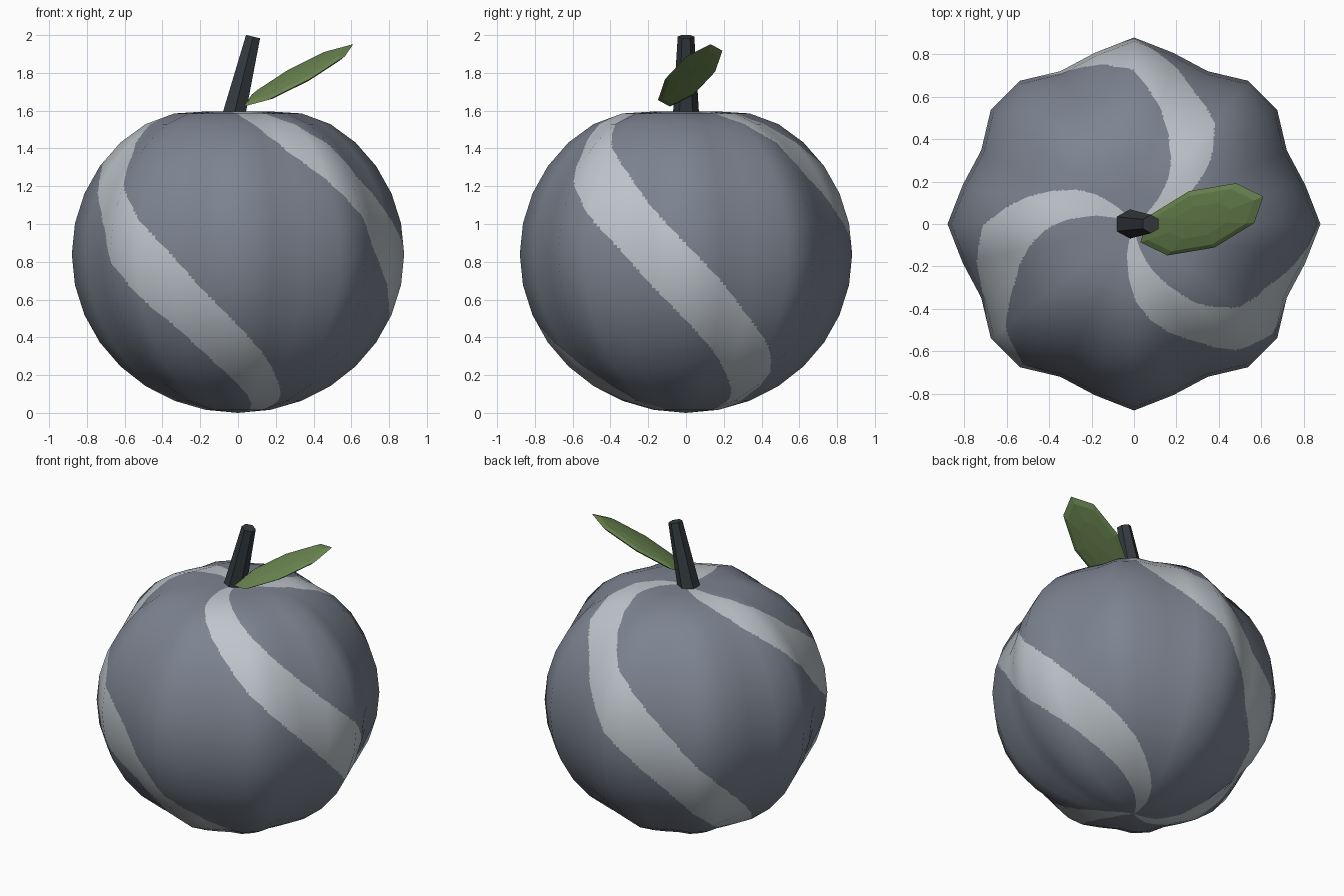
import bpy, bmesh, math
from mathutils import Vector, Matrix

if "Cube" in bpy.data.objects:
    bpy.data.objects.remove(bpy.data.objects["Cube"])

RINGS, SEGS, K = 16, 28, 10      # coarse body grid, and cells per coarse face


def material(name, rgb):
    m = bpy.data.materials.new(name)
    m.diffuse_color = (*rgb, 1)
    m.use_nodes = True
    m.node_tree.nodes["Principled BSDF"].inputs["Base Color"].default_value = m.diffuse_color
    return m


def add_object(name, mesh, *mats):
    for m in mats:
        mesh.materials.append(m)
    ob = bpy.data.objects.new(name, mesh)
    bpy.context.collection.objects.link(ob)
    return ob


slate = material("slate grey", (0.202, 0.227, 0.279))
pale = material("pale grey", (0.515, 0.558, 0.597))
green = material("leaf green", (0.144, 0.235, 0.080))
dark = material("dark stem", (0.034, 0.042, 0.048))


# Body: eight-lobed round fruit with a dimpled top
def body_point(i, j):
    phi, th = math.pi * i / RINGS, 2 * math.pi * j / SEGS
    ring = 0.838 * math.sin(phi)
    r = ring * (1 + 0.05 * math.cos(8 * th))
    z = 0.84 + 0.84 * math.cos(phi)
    if phi < math.pi / 2:
        z -= 0.09 * math.exp(-(ring / 0.31) ** 2)
    return Vector((r * math.cos(th), r * math.sin(th), z))


def body_normal(i, j):
    if i in (0, RINGS):
        return Vector((0, 0, 1 if i == 0 else -1))
    down = body_point(i + 1, j) - body_point(i - 1, j)
    across = body_point(i, j + 1) - body_point(i, j - 1)
    return down.cross(across).normalized()


def blend(grid, a, b):
    """Bilinear value of a coarse grid at fine cell corner a, b."""
    i, j = min(a // K, RINGS - 1), b // K
    s, t = a / K - i, b / K - j
    k = (j + 1) % SEGS
    return grid[i][j].lerp(grid[i][k], t).lerp(grid[i + 1][j].lerp(grid[i + 1][k], t), s)


def in_stripe(a, b):
    """Three spiral stripes winding down around the body."""
    phi, th = 180 * a / (RINGS * K), 360 * b / (SEGS * K)
    off = (th - 141.5 - 0.98 * phi + 60) % 120 - 60
    return abs(off) < 14


points = [[body_point(i, j) for j in range(SEGS)] for i in range(RINGS + 1)]
normals = [[body_normal(i, j) for j in range(SEGS)] for i in range(RINGS + 1)]
rows, cols = RINGS * K, SEGS * K
verts, vnorm = [], []
for a in range(rows + 1):
    for b in range(cols):
        verts.append(blend(points, a, b))
        vnorm.append(blend(normals, a, b).normalized())
faces, slots = [], []
for a in range(rows):
    for b in range(cols):
        c = (b + 1) % cols
        p, q = a * cols, (a + 1) * cols
        # split along the stripe direction; one triangle only at the poles
        if a < rows - 1:
            faces.append((p + b, q + b, q + c))
            slots.append(int(in_stripe(a + 2 / 3, b + 1 / 3)))
        if a > 0:
            faces.append((p + b, q + c, p + c))
            slots.append(int(in_stripe(a + 1 / 3, b + 2 / 3)))
me = bpy.data.meshes.new("body")
me.from_pydata(verts, [], faces)
body = add_object("body", me, slate, pale)
me.polygons.foreach_set("material_index", slots)
me.polygons.foreach_set("use_smooth", [True] * len(faces))
me.update()
me.normals_split_custom_set_from_vertices(vnorm)

# Stem: tapered, tilted six-sided peg
bm = bmesh.new()
base, tip = Vector((-0.025, 0, 1.565)), Vector((0.08, 0, 1.992))
tilt = Matrix.Rotation(0.24, 4, 'Y')
bmesh.ops.create_cone(bm, cap_ends=True, segments=6, radius1=0.07, radius2=0.044,
                      depth=(tip - base).length,
                      matrix=Matrix.Translation((base + tip) / 2) @ tilt)
me = bpy.data.meshes.new("stem")
bm.to_mesh(me)
bm.free()
add_object("stem", me, dark)

# Leaf: flattened low-poly ellipsoid, rising to the right
bm = bmesh.new()
along = Vector((0.29, 0.108, 0.165))
side = Vector((-0.06, 0.133, 0.02))
thick = along.cross(side).normalized() * 0.024
frame = Matrix((along, side, thick)).transposed().to_4x4()
bmesh.ops.create_uvsphere(bm, u_segments=8, v_segments=6, radius=1,
                          matrix=Matrix.Translation((0.32, 0.022, 1.787)) @ frame)
bmesh.ops.recalc_face_normals(bm, faces=bm.faces)
me = bpy.data.meshes.new("leaf")
bm.to_mesh(me)
bm.free()
add_object("leaf", me, green)
